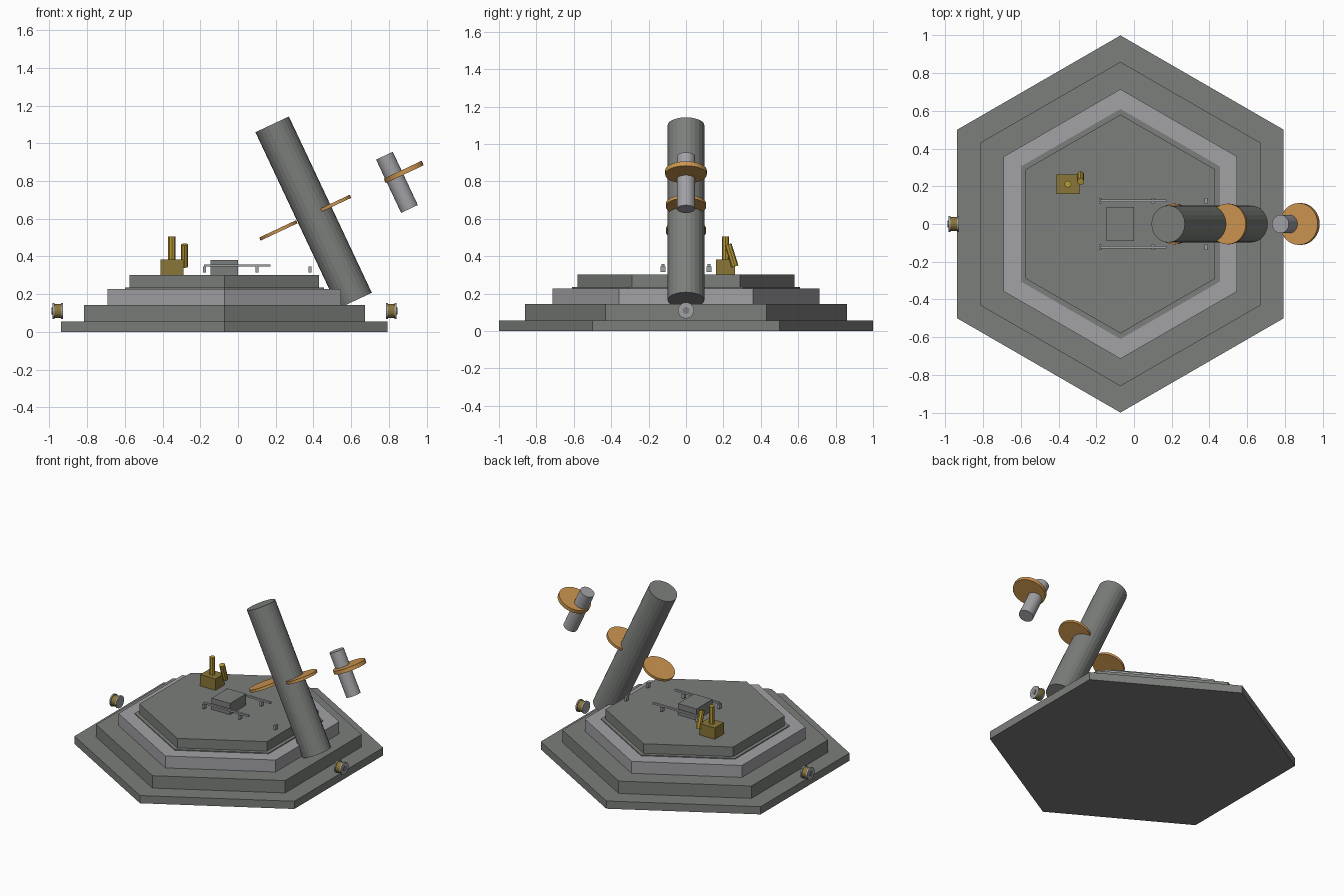
import bpy, bmesh, math
from mathutils import Matrix, Vector

cube = bpy.data.objects.get("Cube")
if cube:
    bpy.data.objects.remove(cube, do_unlink=True)


def material(name, rgb):
    m = bpy.data.materials.new(name)
    m.use_nodes = True
    m.diffuse_color = (*rgb, 1)
    for n in m.node_tree.nodes:
        if n.type == 'BSDF_PRINCIPLED':
            n.inputs["Base Color"].default_value = (*rgb, 1)
    return m


STONE = material("mid grey", (0.20, 0.21, 0.20))
LIGHT = material("light grey", (0.36, 0.36, 0.38))
ORANGE = material("orange", (0.60, 0.30, 0.08))
BRASS = material("dull brass", (0.25, 0.18, 0.04))
GOLD = material("gold", (0.48, 0.32, 0.04))


def finish(name, bm, mat):
    mesh = bpy.data.meshes.new(name)
    bm.to_mesh(mesh)
    bm.free()
    mesh.materials.append(mat)
    ob = bpy.data.objects.new(name, mesh)
    bpy.context.collection.objects.link(ob)
    return ob


def rod(name, start, end, radius, mat, sides=24, spin=0):
    """Closed prism between two points."""
    a, b = Vector(start), Vector(end)
    axis = b - a
    turn = axis.to_track_quat('Z', 'Y').to_matrix().to_4x4()
    place = Matrix.Translation((a + b) / 2) @ turn @ Matrix.Rotation(spin, 4, 'Z')
    bm = bmesh.new()
    bmesh.ops.create_cone(bm, cap_ends=True, segments=sides, radius1=radius,
                          radius2=radius, depth=axis.length, matrix=place)
    return finish(name, bm, mat)


def box(name, low, high, mat):
    a, b = Vector(low), Vector(high)
    bm = bmesh.new()
    bmesh.ops.create_cube(bm, size=1, matrix=Matrix.Translation((a + b) / 2)
                          @ Matrix.Diagonal((*(b - a), 1)))
    return finish(name, bm, mat)


# Stepped hexagonal base, corners towards front and back
CX = -0.072
tiers = [("base_step", 1.0, 0, 0.055, STONE), ("lower_step", 0.86, 0.055, 0.143, STONE),
         ("light_step", 0.715, 0.143, 0.228, LIGHT), ("seam_plate", 0.61, 0.228, 0.234, STONE),
         ("top_step", 0.58, 0.234, 0.302, STONE)]
for name, radius, z0, z1, mat in tiers:
    bm = bmesh.new()
    bmesh.ops.create_cone(bm, cap_ends=True, segments=6, radius1=radius, radius2=radius,
                          depth=z1 - z0, matrix=Matrix.Translation((CX, 0, (z0 + z1) / 2))
                          @ Matrix.Rotation(math.pi / 2, 4, 'Z'))
    # keep a corner on the y axis
    if max(v.co.y for v in bm.verts) < radius * 0.95:
        bmesh.ops.rotate(bm, verts=bm.verts, cent=(CX, 0, 0),
                         matrix=Matrix.Rotation(math.pi / 6, 3, 'Z'))
    finish(name, bm, mat)

# Leaning tubes and the discs square to them
LEAN = Vector((-math.sin(math.radians(25.2)), 0, math.cos(math.radians(25.2))))


def leaning(name, centre, length, radius, mat, sides=24):
    c = Vector(centre)
    rod(name, c - LEAN * length / 2, c + LEAN * length / 2, radius, mat, sides)


leaning("main_tube", (0.401, 0, 0.633), 1.033, 0.098, STONE)
leaning("small_tube", (0.843, 0, 0.793), 0.312, 0.049, LIGHT)
leaning("lower_disc", (0.214, 0, 0.538), 0.018, 0.108, ORANGE, 32)
leaning("middle_disc", (0.499, 0, 0.673), 0.018, 0.108, ORANGE, 32)
leaning("upper_disc", (0.879, 0, 0.848), 0.026, 0.111, ORANGE, 32)

# Brass box with its two handles
box("brass_box", (-0.41, 0.16, 0.302), (-0.29, 0.262, 0.383), BRASS)
rod("upright_handle", (-0.351, 0.211, 0.38), (-0.351, 0.211, 0.506), 0.019, GOLD, 8)
rod("leaning_handle", (-0.283, 0.262, 0.345), (-0.283, 0.225, 0.463), 0.019, GOLD, 8)

# Central block with a rail and three posts on each side
box("central_block", (-0.145, -0.09, 0.302), (0, 0.09, 0.382), STONE)
for side, y in (("right", -0.123), ("left", 0.123)):
    box(side + "_rail", (-0.18, y - 0.007, 0.346), (0.172, y + 0.007, 0.358), LIGHT)
    for i in range(3):
        x = -0.178 + i * 0.28
        box(f"{side}_post_{i + 1}", (x - 0.008, y - 0.014, 0.315),
            (x + 0.008, y + 0.014, 0.346), LIGHT)

# Spools on the two side faces of the base
for side, x, out in (("left", 0.785, 1), ("right", -0.928, -1)):
    for part, a, b, r, mat in (("inner_flange", 0, 0.01, 0.043, LIGHT),
                               ("spool", 0.01, 0.046, 0.037, BRASS),
                               ("outer_flange", 0.046, 0.056, 0.043, LIGHT),
                               ("hub", 0.056, 0.06, 0.018, STONE)):
        rod(f"{side}_{part}", (x + out * a, 0, 0.11), (x + out * b, 0, 0.11), r, mat, 20)
